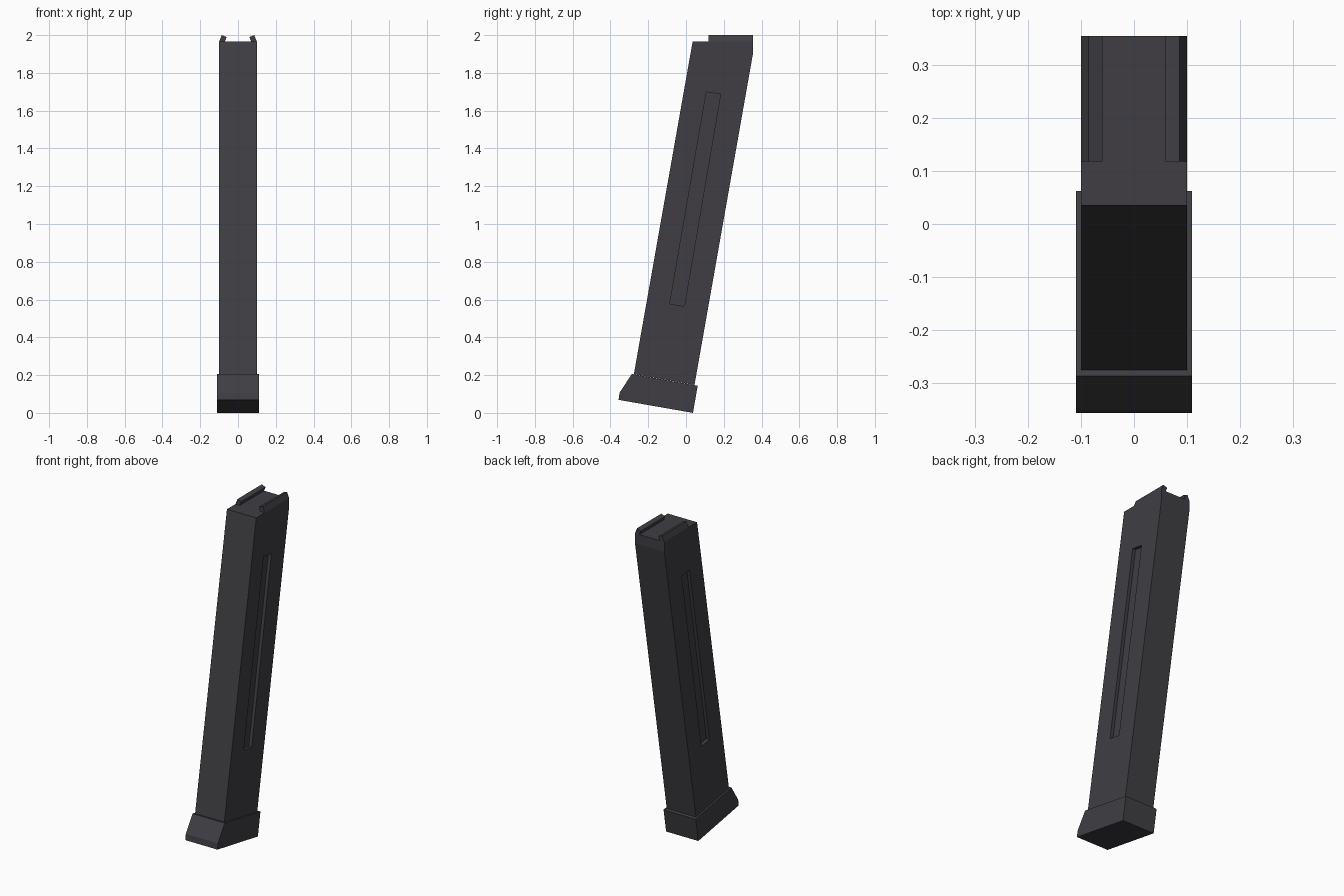
import bpy
import bmesh

cube = bpy.data.objects.get("Cube")
if cube:
    bpy.data.objects.remove(cube, do_unlink=True)

# Single dark grey finish
mat = bpy.data.materials.new("dark_grey")
mat.use_nodes = True
colour = (0.05, 0.048, 0.056, 1.0)
mat.diffuse_color = colour
bsdf = next(n for n in mat.node_tree.nodes if n.type == 'BSDF_PRINCIPLED')
bsdf.inputs["Base Color"].default_value = colour
bsdf.inputs["Roughness"].default_value = 0.6


def prism(name, start, end):
    """Solid between two matching rings of points."""
    bm = bmesh.new()
    a = [bm.verts.new(p) for p in start]
    b = [bm.verts.new(p) for p in end]
    bm.faces.new(a)
    bm.faces.new(b[::-1])
    for i in range(len(a)):
        j = (i + 1) % len(a)
        bm.faces.new((a[i], b[i], b[j], a[j]))
    bmesh.ops.recalc_face_normals(bm, faces=bm.faces)
    mesh = bpy.data.meshes.new(name)
    bm.to_mesh(mesh)
    bm.free()
    mesh.materials.append(mat)
    obj = bpy.data.objects.new(name, mesh)
    bpy.context.collection.objects.link(obj)
    return obj


def side_prism(name, profile, x0, x1):
    """Extrude a (y, z) side profile from x0 to x1."""
    return prism(name, [(x0, y, z) for y, z in profile],
                 [(x1, y, z) for y, z in profile])


# Slanted body with a short upright section at the top of the back
body = side_prism("body", [(-0.276, 0.205), (0.035, 1.965), (0.355, 1.965),
                           (0.355, 1.905), (0.045, 0.148)], -0.10, 0.10)

# Flared base with a sloping toe
side_prism("base_plate", [(-0.287, 0.206), (-0.352, 0.106), (-0.357, 0.069),
                          (0.037, 0.0), (0.062, 0.144)], -0.11, 0.11)

# Long shallow groove in each side, and an inward-leaning feed lip above it
groove = [(0.108, 1.699), (0.183, 1.687), (-0.009, 0.565), (-0.086, 0.577)]
lip = [(0.10, 1.965), (0.086, 2.0), (0.060, 1.99), (0.070, 1.965)]
for side, s in (("left", 1), ("right", -1)):
    cutter = side_prism(side + "_groove_cutter", groove, s * 0.08, s * 0.15)
    cutter.hide_render = True
    cutter.hide_viewport = True
    cutter.display_type = 'WIRE'
    cut = body.modifiers.new(side + "_groove", 'BOOLEAN')
    cut.operation = 'DIFFERENCE'
    cut.solver = 'EXACT'
    cut.object = cutter
    prism(side + "_feed_lip", [(s * x, 0.118, z) for x, z in lip],
          [(s * x, 0.355, z) for x, z in lip])
